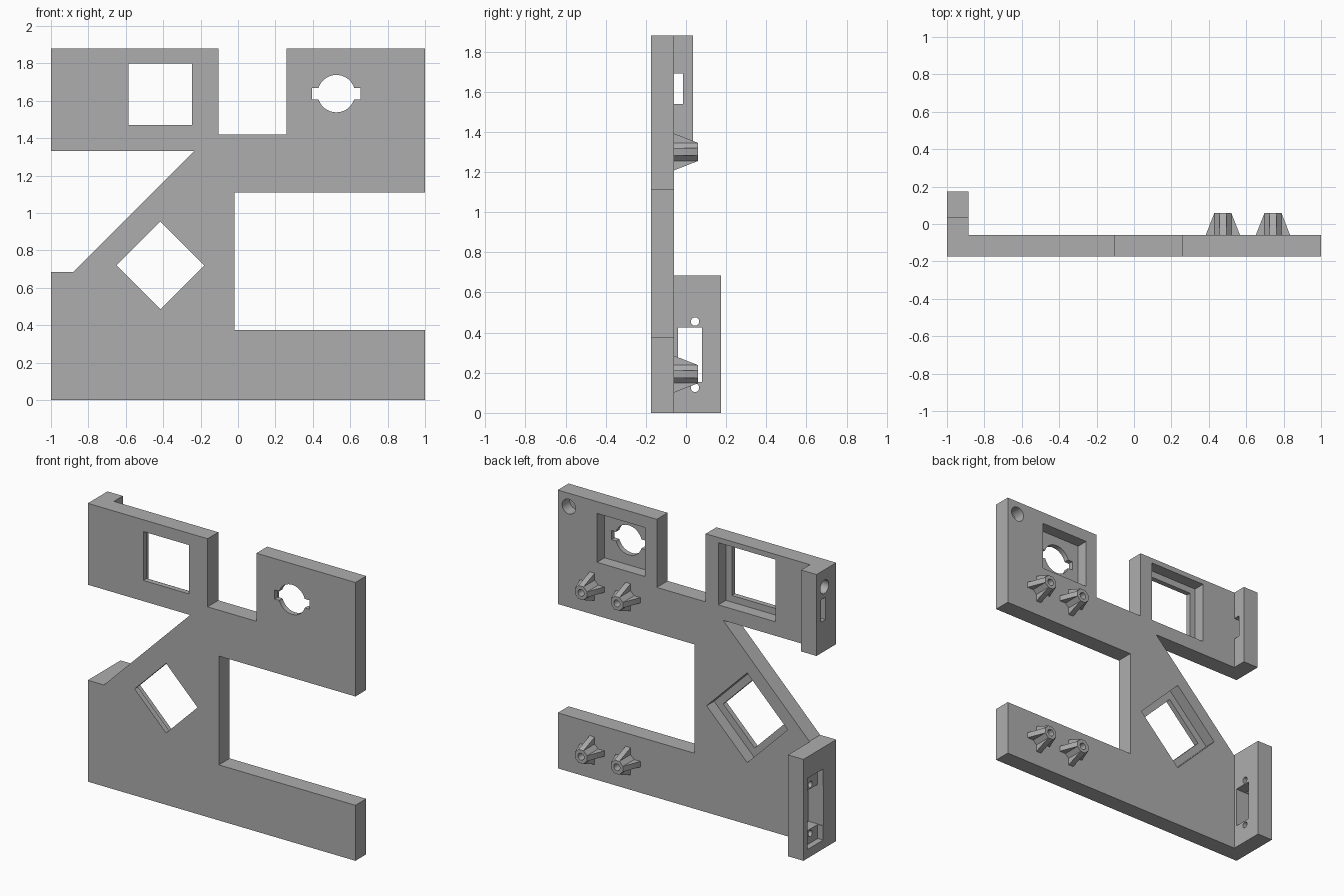
import bpy, bmesh, math

if "Cube" in bpy.data.objects:
    bpy.data.objects.remove(bpy.data.objects["Cube"])

grey = bpy.data.materials.new("plain grey")
grey.diffuse_color = (0.42, 0.42, 0.42, 1)
grey.use_nodes = True
grey.node_tree.nodes["Principled BSDF"].inputs["Base Color"].default_value = grey.diffuse_color

BACK, FRONT = -0.06, -0.175   # plate faces in y
LEDGE = -0.14                 # floor of the rear pockets


def prism(name, pts, axis, a, b):
    """Extrude a 2D profile along y (profile in x,z) or x (profile in y,z)."""
    place = (lambda p, t: (p[0], t, p[1])) if axis == "y" else (lambda p, t: (t, p[0], p[1]))
    bm = bmesh.new()
    lo = [bm.verts.new(place(p, a)) for p in pts]
    hi = [bm.verts.new(place(p, b)) for p in pts]
    bm.faces.new(lo)
    bm.faces.new(hi[::-1])
    n = len(pts)
    for i in range(n):
        j = (i + 1) % n
        bm.faces.new((lo[j], lo[i], hi[i], hi[j]))
    bmesh.ops.recalc_face_normals(bm, faces=bm.faces)
    me = bpy.data.meshes.new(name)
    bm.to_mesh(me)
    bm.free()
    me.materials.append(grey)
    ob = bpy.data.objects.new(name, me)
    bpy.context.collection.objects.link(ob)
    return ob


def rect(u0, u1, v0, v1):
    return [(u0, v0), (u1, v0), (u1, v1), (u0, v1)]


def ring(u, v, r, n=32, turn=0.0):
    return [(u + r * math.cos(turn + math.tau * i / n),
             v + r * math.sin(turn + math.tau * i / n)) for i in range(n)]


def combine(target, tool, operation):
    mod = target.modifiers.new("combine", "BOOLEAN")
    mod.operation, mod.object, mod.solver = operation, tool, "EXACT"
    bpy.context.view_layer.objects.active = target
    bpy.ops.object.modifier_apply(modifier=mod.name)
    bpy.data.objects.remove(tool)


def cut(target, pts, axis, a, b):
    combine(target, prism("cutter", pts, axis, a, b), "DIFFERENCE")


# Panel outline
panel = prism("panel", [
    (-1, 0), (1, 0), (1, 0.375), (-0.02, 0.375), (-0.02, 1.11), (1, 1.11),
    (1, 1.88), (0.26, 1.88), (0.26, 1.42), (-0.105, 1.42), (-0.105, 1.88),
    (-1, 1.88), (-1, 1.33), (-0.235, 1.33), (-0.88, 0.685), (-1, 0.685)],
    "y", FRONT, BACK)

# Side flanges along the left edge
for y1, z0, z1 in ((0.175, 0, 0.685), (0.035, 1.33, 1.88)):
    combine(panel, prism("flange", rect(-0.1, y1, z0, z1), "x", -1, -0.885), "UNION")

# Square window with rear pocket
cut(panel, rect(-0.585, -0.245, 1.47, 1.80), "y", -0.3, 0)
cut(panel, rect(-0.625, -0.20, 1.425, 1.845), "y", LEDGE, 0)

# Diamond window with rear pocket
cut(panel, ring(-0.415, 0.72, 0.235, 4), "y", -0.3, 0)
cut(panel, ring(-0.415, 0.72, 0.303, 4), "y", LEDGE, 0)

# Round opening with two side notches and rear pocket
cut(panel, ring(0.526, 1.638, 0.10, 48), "y", -0.3, 0)
cut(panel, rect(0.396, 0.656, 1.607, 1.668), "y", -0.3, 0)
cut(panel, rect(0.347, 0.707, 1.47, 1.80), "y", LEDGE, 0)

# Blind round hole in the upper corner
cut(panel, ring(0.918, 1.79, 0.05), "y", LEDGE, 0)

# Upper flange: slot and blind round hole
cut(panel, rect(BACK, -0.015, 1.54, 1.69), "x", -1.1, -0.8)
cut(panel, ring(-0.05, 1.765, 0.045), "x", -1.1, -0.92)

# Lower flange: outer pocket, connector opening and screw holes
cut(panel, rect(-0.035, 0.13, 0.06, 0.54), "x", -1.1, -0.96)
cut(panel, rect(-0.04, 0.08, 0.155, 0.425), "x", -1.1, -0.8)
for z in (0.125, 0.455):
    cut(panel, ring(0.045, z, 0.021, 24), "x", -1.1, -0.8)

# Standoffs: octagonal posts with four tapered ribs and a screw hole
R, TOP, FOOT = 0.045, 0.06, 0.092
for x in (0.475, 0.743):
    for z in (0.193, 1.30):
        post = prism("standoff", ring(x, z, R / math.cos(math.pi / 8), 8, math.pi / 8),
                     "y", BACK - 0.01, TOP)
        half = R * math.tan(math.pi / 8)
        flank = [(BACK - 0.01, -FOOT), (BACK, -FOOT), (TOP, -R),
                 (TOP, R), (BACK, FOOT), (BACK - 0.01, FOOT)]
        combine(post, prism("rib", [(y, z + w) for y, w in flank],
                            "x", x - half, x + half), "UNION")
        rib = prism("rib", flank, "x", -half, half)
        for v in rib.data.vertices:      # turn the second rib sideways
            a, y, w = v.co
            v.co = (x + w, y, z - a)
        combine(post, rib, "UNION")
        cut(post, ring(x, z, 0.023, 24), "y", -0.04, 0.2)

# Crisp edges, smooth hole walls
for ob in bpy.context.scene.objects:
    ob.select_set(True)
bpy.context.view_layer.objects.active = panel
bpy.ops.object.shade_smooth_by_angle(angle=math.radians(25))
